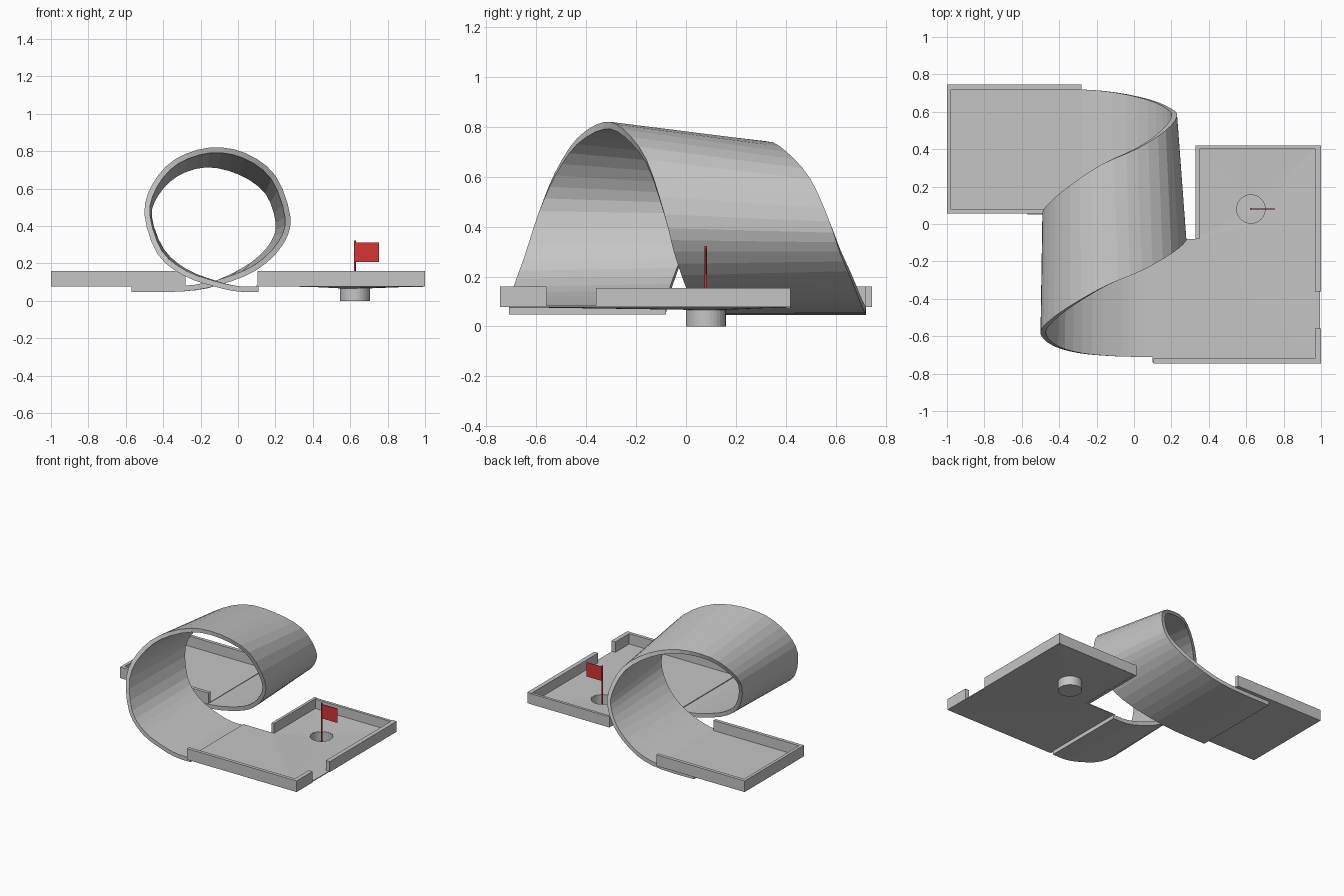
import bpy, bmesh, math
from mathutils import Vector

if "Cube" in bpy.data.objects:
    bpy.data.objects.remove(bpy.data.objects["Cube"])


def material(name, rgb):
    m = bpy.data.materials.new(name)
    m.diffuse_color = (*rgb, 1)
    m.use_nodes = True
    m.node_tree.nodes["Principled BSDF"].inputs["Base Color"].default_value = m.diffuse_color
    return m


GREY = material("light grey", (0.56, 0.56, 0.56))
RED = material("flag red", (0.68, 0.035, 0.035))


def finish(name, bm, mat, recalc=True):
    if recalc:
        bmesh.ops.recalc_face_normals(bm, faces=bm.faces)
    me = bpy.data.meshes.new(name)
    bm.to_mesh(me)
    bm.free()
    me.materials.append(mat)
    ob = bpy.data.objects.new(name, me)
    bpy.context.collection.objects.link(ob)
    return ob


def boxes(name, spans, mat):
    """Boxes given as x0, x1, y0, y1, z0, z1."""
    bm = bmesh.new()
    for x0, x1, y0, y1, z0, z1 in spans:
        vs = bmesh.ops.create_cube(bm, size=1)["verts"]
        for v in vs:
            v.co = ((x0 + x1) / 2 + v.co.x * (x1 - x0),
                    (y0 + y1) / 2 + v.co.y * (y1 - y0),
                    (z0 + z1) / 2 + v.co.z * (z1 - z0))
    return finish(name, bm, mat)


def catmull(p0, p1, p2, p3, t):
    return [0.5 * (2 * b + (c - a) * t + (2 * a - 5 * b + 4 * c - d) * t * t
                   + (3 * b - a - 3 * c + d) * t ** 3)
            for a, b, c, d in zip(p0, p1, p2, p3)]


# Loop ribbon: front edge x, z / back edge x, z / sideways shift (1 to -1)
PATH = [
    (-0.57, 0.048, -0.57, 0.048, 1.0),
    (-0.30, 0.050, -0.30, 0.050, 1.0),
    (-0.10, 0.085, -0.10, 0.085, 0.96),
    (0.10, 0.165, 0.09, 0.185, 0.86),
    (0.24, 0.30, 0.20, 0.30, 0.74),
    (0.28, 0.45, 0.23, 0.42, 0.64),
    (0.20, 0.67, 0.17, 0.59, 0.45),
    (0.04, 0.79, 0.02, 0.70, 0.21),
    (-0.15, 0.82, -0.17, 0.743, 0.0),
    (-0.34, 0.755, -0.34, 0.69, -0.28),
    (-0.46, 0.62, -0.45, 0.58, -0.51),
    (-0.50, 0.46, -0.49, 0.45, -0.68),
    (-0.43, 0.25, -0.42, 0.26, -0.85),
    (-0.29, 0.135, -0.29, 0.145, -0.95),
    (-0.12, 0.075, -0.12, 0.078, -0.99),
    (0.0, 0.050, 0.0, 0.050, -1.0),
    (0.11, 0.048, 0.11, 0.048, -1.0),
]
STEPS, THICK = 3, 0.029
rows = []
n = len(PATH) - 1
for i in range(n):
    ctrl = [PATH[min(max(i + k, 0), n)] for k in (-1, 0, 1, 2)]
    rows += [catmull(*ctrl, s / STEPS) for s in range(STEPS)]
rows.append(PATH[-1])

bm = bmesh.new()
sections = []
for i, r in enumerate(rows):
    a, b = rows[max(i - 1, 0)], rows[min(i + 1, len(rows) - 1)]
    ring = []
    for k, y in ((0, -0.33 + 0.38 * r[4]), (2, 0.32 + 0.40 * r[4])):
        tan = Vector((b[k] - a[k], b[k + 1] - a[k + 1])).normalized()
        ring.append(bm.verts.new((r[k], y, r[k + 1])))
        ring.append(bm.verts.new((r[k] - tan.y * THICK, y, r[k + 1] + tan.x * THICK)))
    sections.append([ring[0], ring[1], ring[3], ring[2]])
for p, q in zip(sections, sections[1:]):
    for k in range(4):
        j = (k + 1) % 4
        bm.faces.new((p[k], p[j], q[j], q[k]))
bm.faces.new(sections[0])
bm.faces.new(sections[-1])
finish("loop_ribbon", bm, GREY)

# Starting tray
Z0, Z1 = 0.078, 0.16
boxes("start_floor", [(-1, -0.28, 0.055, 0.745, 0.078, 0.085)], GREY)
boxes("start_walls", [
    (-1, -0.978, 0.055, 0.745, Z0, Z1),
    (-1, -0.28, 0.72, 0.745, Z0, Z1),
    (-1, -0.28, 0.055, 0.08, Z0, Z1)], GREY)

# Finishing tray floor, dipping gently to the hole
HX, HY, HR = 0.625, 0.08, 0.08
bm = bmesh.new()
outline = [(0.10, -0.74), (0.995, -0.74), (0.995, 0.42),
           (0.33, 0.42), (0.33, -0.08), (0.10, -0.08)]
hole = [(HX + HR * math.cos(2 * math.pi * k / 32),
         HY + HR * math.sin(2 * math.pi * k / 32)) for k in range(32)]
edges = []
for pts, z in ((outline, 0.081), (hole, 0.070)):
    vs = [bm.verts.new((x, y, z)) for x, y in pts]
    edges += [bm.edges.new((vs[k], vs[(k + 1) % len(vs)])) for k in range(len(vs))]
bmesh.ops.triangle_fill(bm, use_beauty=True, use_dissolve=False,
                        edges=edges, normal=(0, 0, 1))
floor = finish("finish_floor", bm, GREY, recalc=False)
mod = floor.modifiers.new("thickness", "SOLIDIFY")
mod.thickness, mod.offset = 0.006, 0

# Finishing tray walls, with a gap on the right
boxes("finish_walls", [
    (0.105, 0.99, -0.745, -0.72, Z0, Z1),
    (0.968, 1.0, -0.745, -0.56, Z0, Z1),
    (0.968, 1.0, -0.36, 0.42, Z0, 0.155),
    (0.33, 0.99, 0.40, 0.42, Z0 - 0.004, 0.152),
    (0.33, 0.35, -0.08, 0.42, Z0 - 0.004, 0.155)], GREY)

# Cup under the hole
profile = [(HR, 0), (HR, 0.072), (HR - 0.004, 0.072), (HR - 0.004, 0.004)]
bm = bmesh.new()
rings = [[bm.verts.new((HX + r * math.cos(2 * math.pi * k / 32),
                        HY + r * math.sin(2 * math.pi * k / 32), z))
          for k in range(32)] for r, z in profile]
for p, q in zip(rings, rings[1:]):
    for k in range(32):
        j = (k + 1) % 32
        bm.faces.new((p[k], p[j], q[j], q[k]))
bm.faces.new(rings[0])
bm.faces.new(rings[-1])
cup = finish("hole_cup", bm, GREY)

# Flag and pole
bpy.ops.mesh.primitive_cylinder_add(vertices=12, radius=0.005, depth=0.318,
                                    location=(HX, HY, 0.163))
pole = bpy.context.object
pole.name = "flag_pole"
pole.data.materials.append(RED)
boxes("flag", [(HX + 0.003, 0.755, HY - 0.002, HY + 0.002, 0.208, 0.312)], RED)
